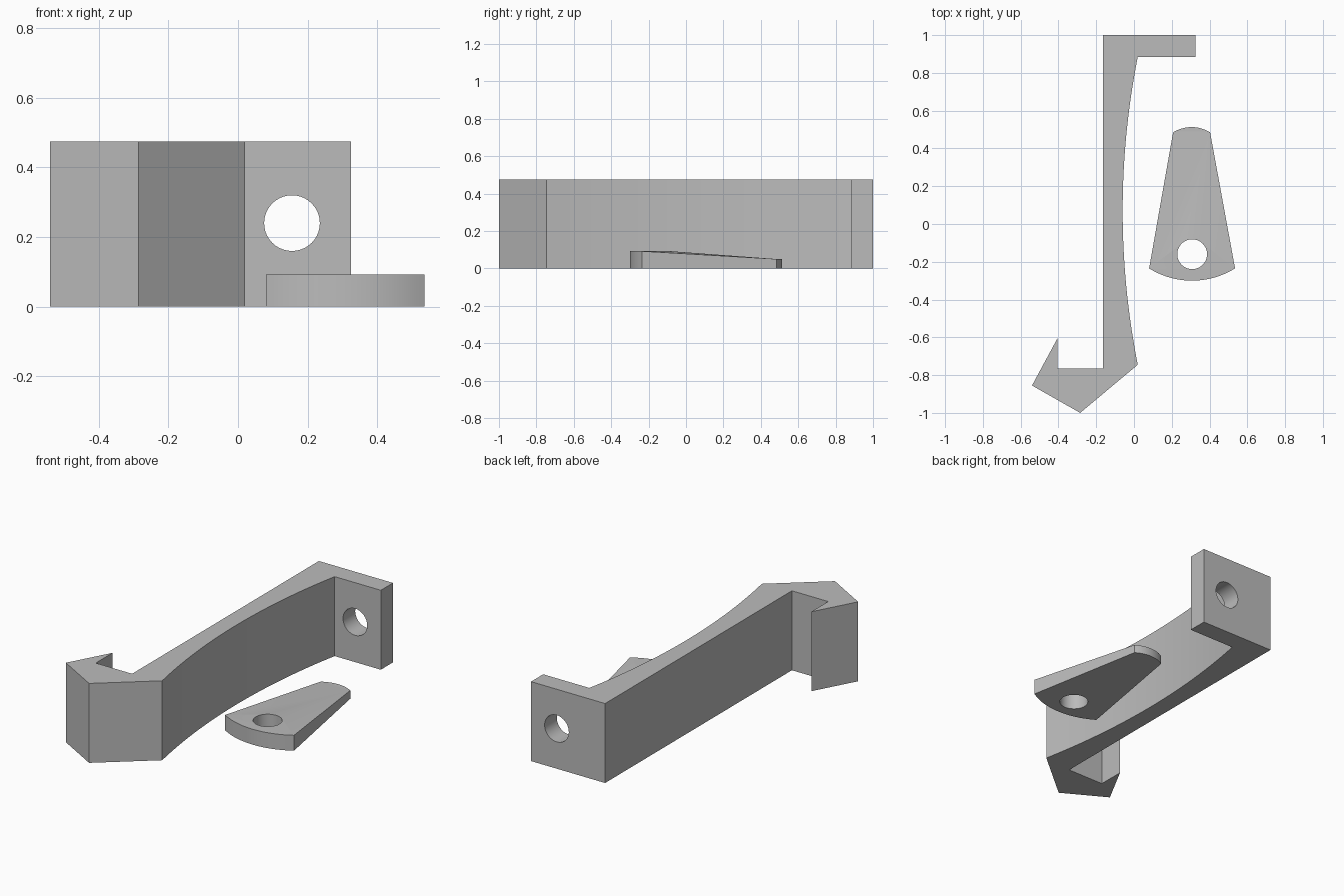
import bpy, bmesh, math
from math import sin, cos, pi, radians

if "Cube" in bpy.data.objects:
    bpy.data.objects.remove(bpy.data.objects["Cube"])

GREY = (0.5, 0.5, 0.5, 1)
grey = bpy.data.materials.new("plain_grey")
grey.use_nodes = True
grey.diffuse_color = GREY
grey.node_tree.nodes["Principled BSDF"].inputs["Base Color"].default_value = GREY


def arc(a, b, sagitta, n):
    """Points from a to b on an arc bulging to the right of the travel direction."""
    dx, dy = b[0] - a[0], b[1] - a[1]
    chord = math.hypot(dx, dy)
    r = (chord * chord / 4 + sagitta * sagitta) / (2 * sagitta)
    half = math.asin(chord / 2 / r)
    ux, uy = dx / chord, dy / chord
    pts = []
    for i in range(n + 1):
        t = half * (2 * i / n - 1)
        along, out = chord / 2 + r * sin(t), r * (cos(t) - cos(half))
        pts.append((a[0] + ux * along + uy * out, a[1] + uy * along - ux * out))
    return pts


def circle(x, y, r, n=40):
    return [(x + r * cos(2 * pi * i / n), y + r * sin(2 * pi * i / n)) for i in range(n)]


def extrude_loops(name, loops, height, top_z=None):
    """Fill an outline with optional holes and extrude it upwards."""
    bm = bmesh.new()
    edges = []
    for loop in loops:
        vs = [bm.verts.new((x, y, 0)) for x, y in loop]
        edges += [bm.edges.new((vs[i - 1], vs[i])) for i in range(len(vs))]
    bmesh.ops.triangle_fill(bm, edges=edges, use_beauty=False)
    region = bmesh.ops.extrude_face_region(bm, geom=bm.faces[:], use_keep_orig=True)
    for v in region["geom"]:
        if isinstance(v, bmesh.types.BMVert):
            v.co.z = top_z(v.co) if top_z else height
    bmesh.ops.recalc_face_normals(bm, faces=bm.faces[:])
    mesh = bpy.data.meshes.new(name)
    bm.to_mesh(mesh)
    bm.free()
    mesh.materials.append(grey)
    ob = bpy.data.objects.new(name, mesh)
    bpy.context.collection.objects.link(ob)
    return ob


def activate(ob):
    bpy.ops.object.select_all(action='DESELECT')
    ob.select_set(True)
    bpy.context.view_layer.objects.active = ob


# Hooked bracket: mounting tab, curved arm and pointed catch
outline = [(-0.165, 1), (0.325, 1), (0.325, 0.885)]
outline += [(x, y) for x, y in arc((0.02, 0.885), (0.02, -0.745), 0.08, 32)]
outline += [(-0.285, -1), (-0.54, -0.855), (-0.405, -0.605),
            (-0.405, -0.765), (-0.165, -0.765)]
bracket = extrude_loops("hook_bracket", [outline], 0.475)

# Screw hole through the tab
cutter = extrude_loops("hole_cutter", [circle(0, 0, 0.08)], 0.4)
cutter.rotation_euler.x = radians(90)
cutter.location = (0.155, 1.1, 0.24)
cutter.hide_render = True
cut = bracket.modifiers.new("screw_hole", 'BOOLEAN')
cut.operation = 'DIFFERENCE'
cut.solver = 'EXACT'
cut.object = cutter
activate(bracket)
bpy.ops.object.modifier_apply(modifier=cut.name)
bpy.data.objects.remove(cutter)

# Tapered lever, thinner at its narrow end, with a pivot hole
lever_outline = arc((0.08, -0.235), (0.535, -0.235), 0.065, 20)
lever_outline += arc((0.403, 0.485), (0.207, 0.485), 0.028, 12)
lever = extrude_loops("lever", [lever_outline, circle(0.308, -0.16, 0.079)], 0.092,
                      lambda co: 0.05 if co.y > 0.4 else 0.092)

for ob in (bracket, lever):
    activate(ob)
    bpy.ops.object.shade_smooth_by_angle(angle=radians(25))
